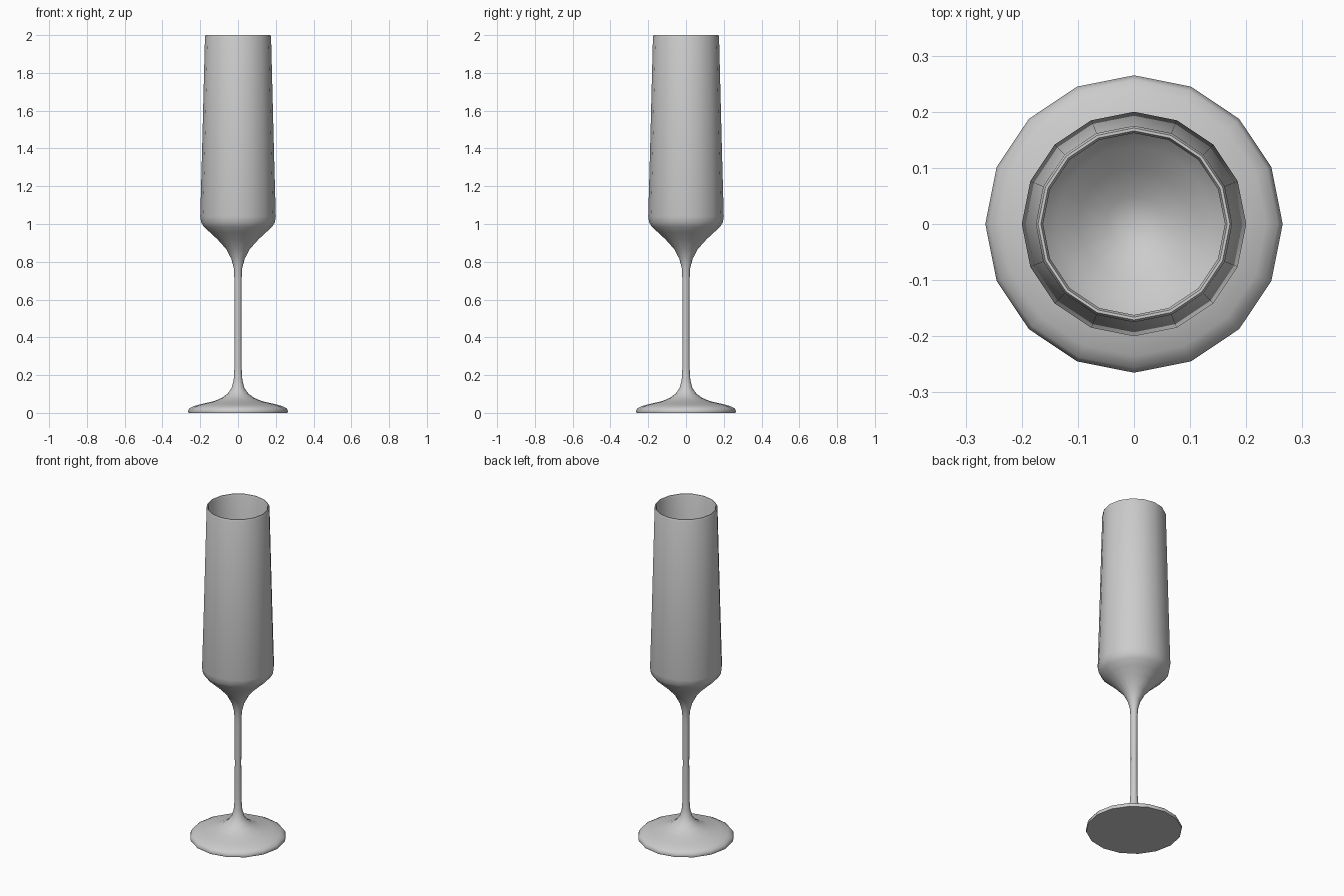
import bpy, bmesh, math

if "Cube" in bpy.data.objects:
    bpy.data.objects.remove(bpy.data.objects["Cube"])

SIDES = 16


def lathe(name, profile):
    """Revolve an (r, z) profile around z; r = 0 gives a pole."""
    bm = bmesh.new()
    rings = []
    for r, z in profile:
        if r == 0:
            rings.append([bm.verts.new((0, 0, z))] * SIDES)
        else:
            rings.append([bm.verts.new((r * math.cos(2 * math.pi * i / SIDES),
                                        r * math.sin(2 * math.pi * i / SIDES), z))
                          for i in range(SIDES)])
    for a, b in zip(rings, rings[1:]):
        for i in range(SIDES):
            j = (i + 1) % SIDES
            bm.faces.new(list(dict.fromkeys((a[i], a[j], b[j], b[i]))))
    bmesh.ops.recalc_face_normals(bm, faces=bm.faces[:])
    mesh = bpy.data.meshes.new(name)
    bm.to_mesh(mesh)
    bm.free()
    obj = bpy.data.objects.new(name, mesh)
    bpy.context.collection.objects.link(obj)
    bpy.ops.object.select_all(action='DESELECT')
    obj.select_set(True)
    bpy.context.view_layer.objects.active = obj
    bpy.ops.object.shade_smooth_by_angle(angle=math.radians(50))
    return obj


# Foot, flat underneath and flaring up to the stem
foot = [(0, 0), (0.262, 0), (0.265, 0.01), (0.257, 0.024), (0.235, 0.036),
        (0.19, 0.048), (0.13, 0.061), (0.085, 0.08), (0.055, 0.102),
        (0.034, 0.132), (0.023, 0.175)]
# Thin stem
stem = [(0.019, 0.24), (0.018, 0.45), (0.019, 0.7)]
# Bowl outside, widest at the shoulder and tapering to the rim
bowl_outside = [(0.022, 0.765), (0.035, 0.815), (0.063, 0.868), (0.11, 0.92),
                (0.15, 0.957), (0.181, 0.986), (0.195, 1.008), (0.2, 1.04),
                (0.19, 1.4), (0.175, 1.99)]
# Rounded rim, then the inside down to a rounded bottom
bowl_inside = [(0.171, 2.0), (0.166, 2.0), (0.162, 1.99), (0.177, 1.4),
               (0.187, 1.04), (0.182, 1.013), (0.168, 0.992), (0.138, 0.963),
               (0.1, 0.93), (0.05, 0.89), (0, 0.877)]

lathe("flute_glass", foot + stem + bowl_outside + bowl_inside)
